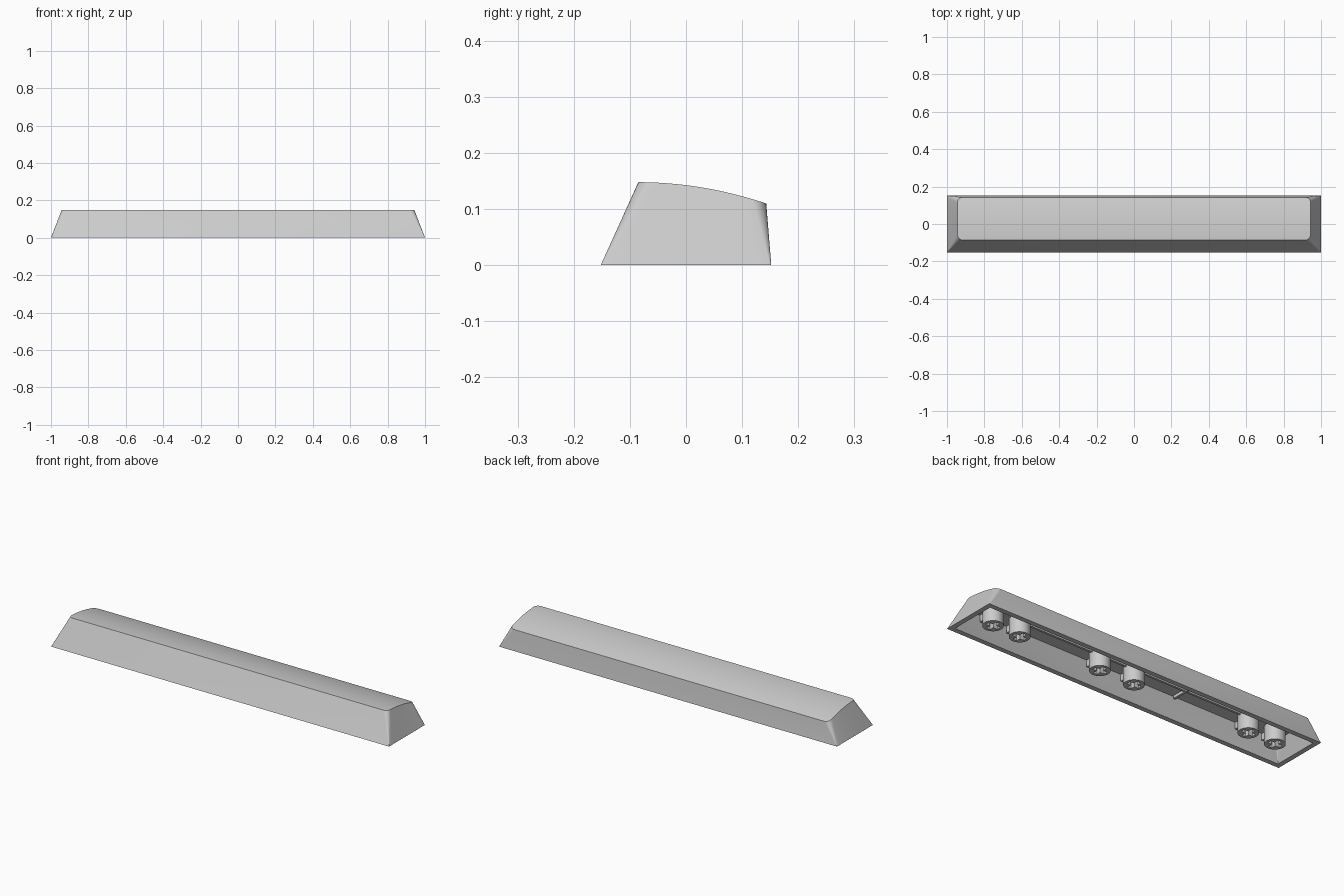
import bpy, bmesh, math

cube = bpy.data.objects.get("Cube")
if cube:
    bpy.data.objects.remove(cube, do_unlink=True)

grey = bpy.data.materials.new("light_grey_plastic")
grey.use_nodes = True
colour = (0.6, 0.6, 0.6, 1)
grey.diffuse_color = colour
grey.node_tree.nodes["Principled BSDF"].inputs["Base Color"].default_value = colour


def finish(bm, name, smooth=True):
    bmesh.ops.recalc_face_normals(bm, faces=bm.faces)
    mesh = bpy.data.meshes.new(name)
    bm.to_mesh(mesh)
    bm.free()
    mesh.materials.append(grey)
    ob = bpy.data.objects.new(name, mesh)
    bpy.context.collection.objects.link(ob)
    if smooth:
        bpy.ops.object.select_all(action="DESELECT")
        ob.select_set(True)
        bpy.context.view_layer.objects.active = ob
        bpy.ops.object.shade_smooth_by_angle(angle=math.radians(25))
    return ob


def half_outline(half_x, front, back, r, arc=6, side=14):
    """Right half of a rounded rectangle, front to back."""
    pts = []
    for i in range(arc + 1):
        a = math.pi / 2 * (i / arc - 1)
        pts.append((half_x - r + r * math.cos(a), front + r + r * math.sin(a)))
    for i in range(1, side):
        pts.append((half_x, front + r + (back - front - 2 * r) * i / side))
    for i in range(arc + 1):
        a = math.pi / 2 * i / arc
        pts.append((half_x - r + r * math.cos(a), back - r + r * math.sin(a)))
    return pts


def crown(y):
    return 0.148 - 0.038 * ((y + 0.085) / 0.228) ** 2


# Hollow cap: outer skin, rim and cavity
bm = bmesh.new()


def ring(half, height):
    right = [bm.verts.new((x, y, height(y))) for x, y in half]
    left = [bm.verts.new((-x, y, height(y))) for x, y in half]
    return right, left


def join(a, b):
    loop_a, loop_b = (r + l[::-1] for r, l in (a, b))
    n = len(loop_a)
    for i in range(n):
        j = (i + 1) % n
        bm.faces.new((loop_a[i], loop_a[j], loop_b[j], loop_b[i]))


def cover(r):
    right, left = r
    for i in range(len(right) - 1):
        bm.faces.new((right[i], right[i + 1], left[i + 1], left[i]))


CEILING = 0.095
outer_low = ring(half_outline(1.0, -0.152, 0.152, 0.002), lambda y: 0)
outer_top = ring(half_outline(0.943, -0.085, 0.143, 0.025), crown)
inner_low = ring(half_outline(0.974, -0.126, 0.126, 0.002), lambda y: 0)
inner_top = ring(half_outline(0.935, -0.085, 0.118, 0.012), lambda y: CEILING)
join(outer_low, outer_top)
join(outer_low, inner_low)
join(inner_low, inner_top)
cover(outer_top)
cover(inner_top)
finish(bm, "cap_shell")


# Round sockets with a cross-shaped hole
def socket(name, x0, radius=0.05, arm=0.035, w=0.011, low=0.004):
    bm = bmesh.new()
    n = 32
    circle = [(radius * math.cos(2 * math.pi * i / n),
               radius * math.sin(2 * math.pi * i / n)) for i in range(n)]
    cross = []
    for k in range(4):
        c, s = round(math.cos(k * math.pi / 2)), round(math.sin(k * math.pi / 2))
        for px, py in ((arm, -w), (arm, w), (w, w)):
            cross.append((c * px - s * py, s * px + c * py))
    rim = []
    for pts, top in ((circle, CEILING + 0.005), (cross, 0.075)):
        lo = [bm.verts.new((x0 + x, y, low)) for x, y in pts]
        hi = [bm.verts.new((x0 + x, y, top)) for x, y in pts]
        for i in range(len(pts)):
            j = (i + 1) % len(pts)
            bm.faces.new((lo[i], lo[j], hi[j], hi[i]))
            rim.append(bm.edges.get((lo[i], lo[j])))
        bm.faces.new(hi)
    bmesh.ops.triangle_fill(bm, edges=rim, use_beauty=True)
    finish(bm, name)


# Thin ribs under the ceiling
def rib(name, x, y, size_x, size_y, low):
    bm = bmesh.new()
    bmesh.ops.create_cube(bm, size=1)
    top = CEILING + 0.004
    bmesh.ops.scale(bm, verts=bm.verts, vec=(size_x, size_y, top - low))
    bmesh.ops.translate(bm, verts=bm.verts, vec=(x, y, (top + low) / 2))
    finish(bm, name, smooth=False)


sockets = (-0.85, -0.69, 0, 0.206, 0.69, 0.85)
for i, x in enumerate(sockets, 1):
    socket(f"socket_{i}", x)
    for side, y in (("front", -0.066), ("back", 0.066)):
        rib(f"socket_{side}_rib_{i}", x, y, 0.016, 0.04, 0.06)

rib("long_rib", 0, 0, 1.38, 0.012, 0.084)
rib("centre_cross_rib", -0.31, 0, 0.012, 0.16, 0.08)
